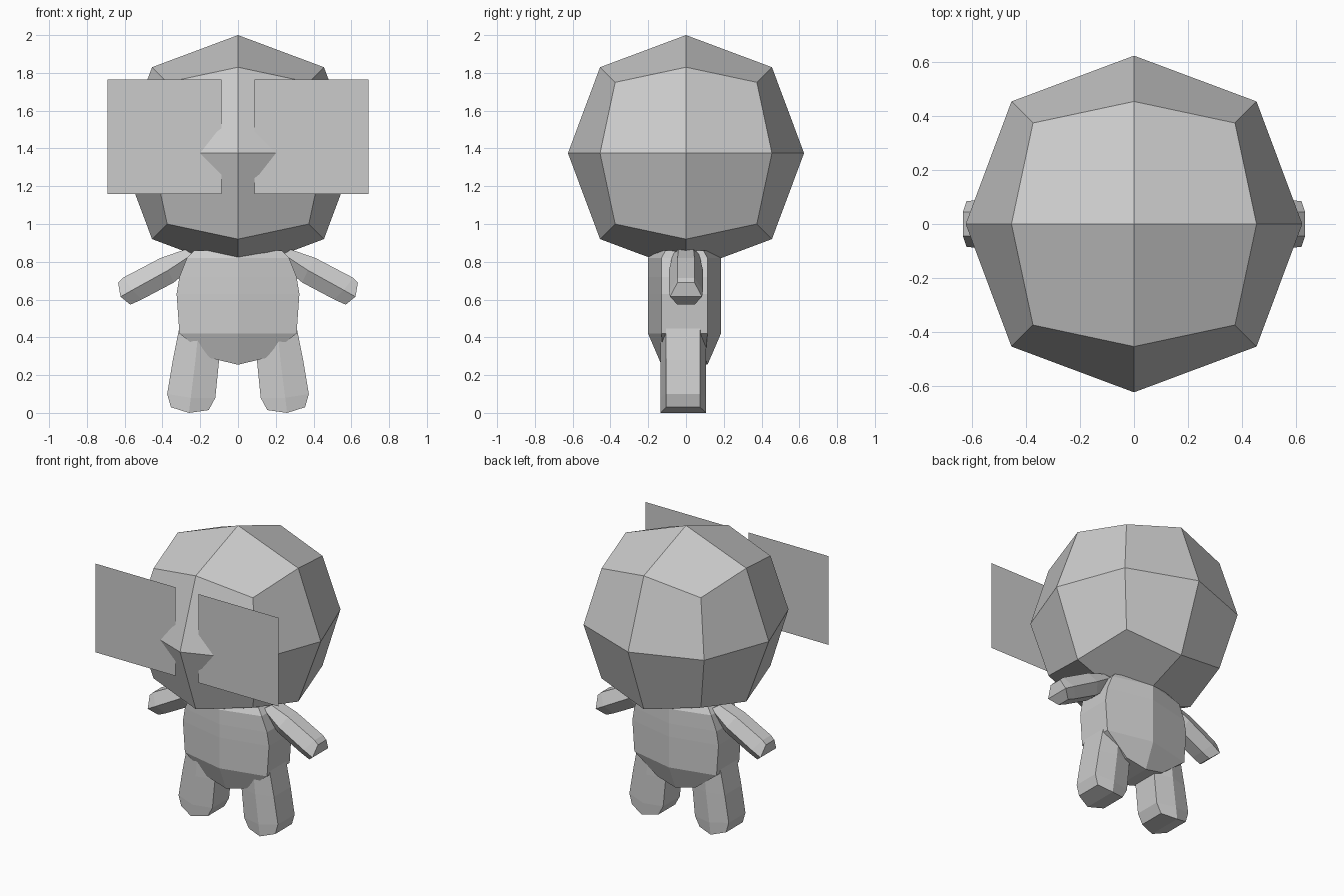
import bpy
import bmesh

if "Cube" in bpy.data.objects:
    bpy.data.objects.remove(bpy.data.objects["Cube"])

grey = bpy.data.materials.new("plain_grey")
grey.diffuse_color = (0.6, 0.6, 0.6, 1)
grey.use_nodes = True
grey.node_tree.nodes["Principled BSDF"].inputs["Base Color"].default_value = grey.diffuse_color


def make_object(name, points, faces):
    mesh = bpy.data.meshes.new(name)
    bm = bmesh.new()
    verts = [bm.verts.new(p) for p in points]
    for f in faces:
        bm.faces.new([verts[i] for i in f])
    if len(faces) > 1:
        bmesh.ops.recalc_face_normals(bm, faces=bm.faces)
    bm.to_mesh(mesh)
    bm.free()
    mesh.materials.append(grey)
    obj = bpy.data.objects.new(name, mesh)
    bpy.context.collection.objects.link(obj)
    return obj


def loft(name, rings, side=1, yc=0.0):
    """Six-sided limb. Each ring: edge a, ridge m, edge b as (x, z), then edge and ridge half depths."""
    points, faces = [], []
    for a, m, b, de, dm in rings:
        for (x, z), y in ((a, -de), (m, -dm), (b, -de), (b, de), (m, dm), (a, de)):
            points.append((x * side, yc + y, z))
    for r in range(len(rings) - 1):
        for i in range(6):
            j = (i + 1) % 6
            faces.append((r * 6 + i, r * 6 + j, r * 6 + 6 + j, r * 6 + 6 + i))
    # Each end is two quads meeting at the ridge
    for k in (0, 6 * (len(rings) - 1)):
        faces += [(k, k + 1, k + 4, k + 5), (k + 1, k + 2, k + 3, k + 4)]
    return make_object(name, points, faces)


# Head: a once-subdivided cube rounded to a coarse ball
bpy.ops.mesh.primitive_cube_add(size=2)
head = bpy.context.object
head.name = "head"
bm = bmesh.new()
bm.from_mesh(head.data)
bmesh.ops.subdivide_edges(bm, edges=bm.edges, cuts=1, use_grid_fill=True)
reach = {1: 0.625, 2: 0.455, 3: 0.375}
for v in bm.verts:
    n = sum(abs(c) > 0.5 for c in v.co)
    v.co = v.co * reach[n]
    v.co.z += 1.375
bm.to_mesh(head.data)
bm.free()
head.data.materials.append(grey)

# Body: flattened hexagonal torso with a wedge-shaped underside
body_profile = [(0.86, 0.23, 0.10, 0.18), (0.82, 0.27, 0.122, 0.193),
                (0.72, 0.31, 0.122, 0.193), (0.63, 0.325, 0.122, 0.193),
                (0.42, 0.31, 0.122, 0.193)]
rings = [((-w, z), (0, z), (w, z), de, dm) for z, w, de, dm in body_profile]
rings.append(((-0.145, 0.29), (0, 0.255), (0.145, 0.29), 0.11, 0.122))
loft("body", rings, yc=-0.008)

# Limbs and eye panels on both sides
for side, label in ((1, "right"), (-1, "left")):
    loft(label + "_arm", [
        ((0.28, 0.865), (0.24, 0.84), (0.22, 0.79), 0.04, 0.07),
        ((0.41, 0.82), (0.37, 0.755), (0.34, 0.69), 0.045, 0.09),
        ((0.61, 0.715), (0.56, 0.65), (0.51, 0.60), 0.045, 0.09),
        ((0.635, 0.69), (0.622, 0.615), (0.57, 0.573), 0.045, 0.085),
    ], side)
    loft(label + "_leg", [
        ((0.11, 0.48), (0.205, 0.48), (0.305, 0.48), 0.09, 0.12),
        ((0.10, 0.28), (0.225, 0.28), (0.345, 0.28), 0.09, 0.121),
        ((0.12, 0.08), (0.25, 0.08), (0.375, 0.10), 0.09, 0.121),
        ((0.155, 0.015), (0.26, 0.0), (0.355, 0.03), 0.09, 0.121),
    ], side, yc=-0.015)
    x0, x1 = sorted((0.087 * side, 0.69 * side))
    make_object(label + "_eye_panel",
                [(x0, -0.55, 1.16), (x1, -0.55, 1.16), (x1, -0.55, 1.765), (x0, -0.55, 1.765)],
                [(0, 1, 2, 3)])
